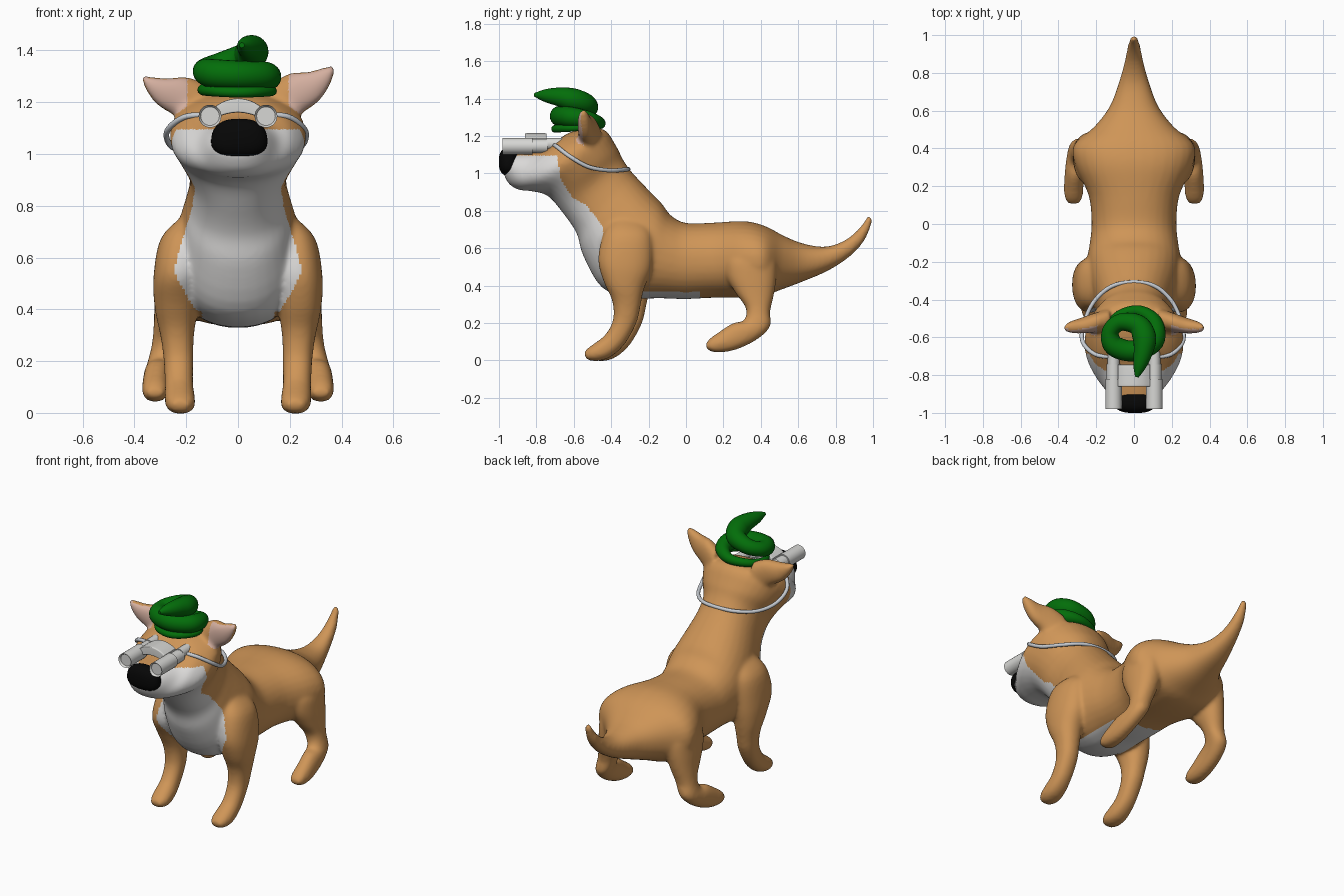
import bpy, bmesh, math
from mathutils import Vector

if "Cube" in bpy.data.objects:
    bpy.data.objects.remove(bpy.data.objects["Cube"])


def material(name, r, g, b):
    m = bpy.data.materials.new(name)
    m.diffuse_color = (r, g, b, 1)
    m.use_nodes = True
    m.node_tree.nodes["Principled BSDF"].inputs["Base Color"].default_value = m.diffuse_color
    return m


TAN = material("tan fur", .62, .30, .095)
WHITE = material("white fur", .72, .71, .70)
PINK = material("pink inner ear", .66, .43, .35)
BLACK = material("black nose", .002, .002, .002)
GREY = material("light grey", .68, .68, .66)
STRAP = material("strap grey", .56, .59, .63)
GREEN = material("green", .001, .155, .003)


def spline(rows, n):
    """Catmull-Rom interpolation of rows of numbers."""
    out = []
    for i in range(len(rows) - 1):
        a, b, c, d = (rows[max(0, min(len(rows) - 1, i + k))] for k in (-1, 0, 1, 2))
        for s in range(n):
            t = s / n
            out.append([.5 * (2 * q + (r - p) * t + (2 * p - 5 * q + 4 * r - u) * t * t
                              + (3 * q - p - 3 * r + u) * t ** 3) for p, q, r, u in zip(a, b, c, d)])
    return out + [list(rows[-1])]


def skin(bm, rings):
    """Closed tube through a list of rings."""
    vs = [[bm.verts.new(p) for p in ring] for ring in rings]
    n = len(vs[0])
    faces = [bm.faces.new((a[i], a[(i + 1) % n], b[(i + 1) % n], b[i]))
             for a, b in zip(vs, vs[1:]) for i in range(n)]
    faces += [bm.faces.new(vs[0]), bm.faces.new(vs[-1])]
    bmesh.ops.recalc_face_normals(bm, faces=faces)


def loft(bm, rows, axis, sign=1, p=.9, n=4, seg=32):
    """Sections given as upper point, lower point and half width along axis."""
    rings = []
    for r in spline(rows, n):
        a, b, w = Vector(r[:3]), Vector(r[3:6]), max(r[6], .003)
        ring = []
        for k in range(seg):
            t = 2 * math.pi * (k + .5) / seg
            c, s = math.cos(t), math.sin(t)
            v = (a + b) / 2 + (a - b) / 2 * math.copysign(abs(c) ** p, c) \
                + Vector(axis) * w * math.copysign(abs(s) ** p, s)
            ring.append((v.x * sign, v.y, v.z))
        rings.append(ring)
    skin(bm, rings)


def tube(bm, rows, n=8, seg=20):
    """Round tube along x, y, z, radius rows."""
    pts = spline(rows, n)
    rings = []
    for i, r in enumerate(pts):
        t = Vector(pts[min(i + 1, len(pts) - 1)][:3]) - Vector(pts[max(i - 1, 0)][:3])
        side = t.cross(Vector((0, 0, 1))).normalized()
        up = side.cross(t).normalized()
        rings.append([Vector(r[:3]) + r[3] * (side * math.cos(k * 2 * math.pi / seg)
                      + up * math.sin(k * 2 * math.pi / seg)) for k in range(seg)])
    skin(bm, rings)


def finish(name, bm, mats, angle=40):
    me = bpy.data.meshes.new(name)
    bm.to_mesh(me)
    bm.free()
    for m in mats:
        me.materials.append(m)
    ob = bpy.data.objects.new(name, me)
    bpy.context.collection.objects.link(ob)
    bpy.ops.object.select_all(action='DESELECT')
    ob.select_set(True)
    bpy.context.view_layer.objects.active = ob
    bpy.ops.object.shade_smooth_by_angle(angle=math.radians(angle))
    return ob


# Body from tail tip to muzzle: top y z, bottom y z, half width
body = [(.975, .778, 1.0, .752, .018), (.92, .70, .957, .645, .034), (.84, .638, .875, .555, .05),
        (.74, .608, .76, .48, .08), (.62, .627, .62, .42, .13), (.52, .668, .50, .375, .215),
        (.42, .72, .42, .345, .318), (.31, .745, .31, .335, .312), (.15, .737, .15, .335, .24),
        (0, .735, 0, .328, .225), (-.08, .775, -.13, .332, .235), (-.13, .84, -.30, .335, .25),
        (-.20, .912, -.45, .39, .238), (-.26, .975, -.55, .56, .208), (-.30, 1.02, -.585, .68, .19),
        (-.34, 1.08, -.66, .79, .19), (-.375, 1.15, -.74, .88, .236), (-.45, 1.24, -.83, .905, .263),
        (-.62, 1.22, -.895, .912, .215), (-.74, 1.14, -.943, .94, .158),
        (-.89, 1.11, -.968, .98, .112), (-.95, 1.10, -.975, 1.0, .08)]
# Legs: front y z, back y z, half width, centre x
front_leg = [(-.38, .76, -.22, .74, .04, .185), (-.44, .68, -.18, .66, .085, .215),
             (-.47, .54, -.18, .50, .095, .232), (-.44, .42, -.225, .38, .083, .238),
             (-.395, .32, -.245, .28, .065, .235), (-.39, .22, -.265, .20, .058, .23),
             (-.43, .14, -.325, .09, .055, .228), (-.485, .095, -.40, .02, .059, .225),
             (-.52, .07, -.475, -.004, .056, .222), (-.545, .045, -.535, .005, .035, .222)]
rear_leg = [(.25, .60, .44, .60, .06, .20), (.21, .54, .48, .54, .09, .222),
            (.215, .45, .485, .45, .09, .232), (.265, .36, .47, .35, .075, .25),
            (.32, .28, .45, .26, .06, .272), (.31, .215, .45, .18, .054, .295),
            (.25, .20, .375, .108, .052, .31), (.18, .155, .26, .055, .052, .318),
            (.13, .12, .16, .042, .048, .32), (.105, .09, .11, .06, .03, .32)]
ear = [(.12, -.50, 1.27, .17, -.52, 1.08, .06), (.20, -.52, 1.312, .24, -.53, 1.15, .05),
       (.27, -.54, 1.318, .31, -.54, 1.20, .04), (.335, -.547, 1.335, .352, -.547, 1.26, .03),
       (.368, -.55, 1.345, .374, -.55, 1.315, .014)]

bm = bmesh.new()
loft(bm, [(0, a, b, 0, c, d, w) for a, b, c, d, w in body], (1, 0, 0))
for s in (1, -1):
    step = 0 if s > 0 else .03      # left front leg stands a little further back
    droop = 0 if s > 0 else .17     # left ear hangs lower at the tip
    loft(bm, [(x, a + step * (b < .5), b, x, c + step * (b < .5), d, w)
              for a, b, c, d, w, x in front_leg], (1, 0, 0), s)
    loft(bm, [(x, a, b, x, c, d, w) for a, b, c, d, w, x in rear_leg], (1, 0, 0), s)
    loft(bm, [(r[0], r[1], r[2] - droop * (r[0] - .12), *r[3:5], r[5] - .5 * droop * (r[0] - .12), r[6])
              for r in ear], (0, 1, 0), s)
dog = finish("dog_body", bm, [TAN, WHITE, PINK])

# Fuse and soften the lofts into one skin
rm = dog.modifiers.new("fuse", 'REMESH')
rm.mode = 'VOXEL'
rm.voxel_size = .01
rm.use_smooth_shade = True
sm = dog.modifiers.new("soften", 'SMOOTH')
sm.factor, sm.iterations = .5, 15
for m in ("fuse", "soften"):
    bpy.ops.object.modifier_apply(modifier=m)


def lookup(pts, z):
    """Piecewise linear value at height z."""
    for (z0, v0), (z1, v1) in zip(pts, pts[1:]):
        if z0 <= z < z1:
            return v0 + (v1 - v0) * (z - z0) / (z1 - z0)
    return -9


# Fur colours by region: height against rear limit, and against half width, of the white front
edge = [(.33, -.30), (.49, -.44), (.62, -.455), (.78, -.55), (.97, -.67), (1.095, -.69)]
width = [(.33, .12), (.43, .185), (.54, .245), (.60, .235), (.70, .205), (.80, .175), (.88, .17)]
for f in dog.data.polygons:
    c, n, x = f.center, f.normal, abs(f.center.x)
    bib = x < lookup(width, c.z) and n.y < -.25 and c.y < -.36
    face = c.z > .7 and c.y < lookup(edge, c.z)
    belly = n.z < -.6 and .28 < c.z < .40 and x < .14 and -.48 < c.y < .08
    inner_ear = x > .195 + .3 * max(0, 1.2 - c.z) and c.z > 1.15 and n.y < -.4 and c.y > -.605
    f.material_index = 2 if inner_ear else 1 if bib or face or belly else 0
    f.use_smooth = True

# Nose, squarish with a wider base
bm = bmesh.new()
bmesh.ops.create_uvsphere(bm, u_segments=32, v_segments=20, radius=1)
for v in bm.verts:
    x, y, z = (math.copysign(abs(t) ** .8, t) for t in v.co)
    v.co = (.005 + .108 * x * (1 - .08 * z), -.948 + .053 * y, 1.062 + .074 * z)
finish("nose", bm, [BLACK], 60)

# Binocular barrels, eyepieces and joining bridge
bm = bmesh.new()
for s in (1, -1):
    for y0, y1, r, z in ((-.98, -.82, .044, 1.146), (-.825, -.74, .037, 1.146), (-.745, -.65, .031, 1.158)):
        tube(bm, [(s * .108, y0, z, r), (s * .108, y1, z, r)], n=1, seg=28)
bm.faces.ensure_lookup_table()
lenses = [f for f in bm.faces if len(f.verts) > 4 and f.calc_center_median().y < -.97]
bmesh.ops.inset_individual(bm, faces=lenses, thickness=.008)
for f in lenses:
    for v in f.verts:
        v.co.y += .012
xs = [-.085, -.05, 0, .05, .085]
loft(bm, [(x, -.803, 1.215 - 4 * x * x, x, -.803, 1.16 - 3 * x * x, .058) for x in xs], (0, 1, 0), p=.15)
finish("binoculars", bm, [GREY])

# Strap around the back of the head
half = [(.10, -.705, 1.15), (.20, -.69, 1.143), (.265, -.62, 1.09), (.255, -.52, 1.035),
        (.205, -.41, 1.016), (.115, -.33, 1.02)]
path = [(-x * 1.03, y, z, .011) for x, y, z in half] + [(0, -.308, 1.023, .011)] \
    + [(x * .98, y, z, .011) for x, y, z in half[::-1]]
bm = bmesh.new()
tube(bm, path, seg=12)
finish("strap", bm, [STRAP], 60)

# Coiled hat, from thin lower coil to forward pointing tip
coil = [(.10, -.49, 1.25, .01), (.132, -.59, 1.243, .018), (.08, -.67, 1.24, .02), (0, -.70, 1.238, .02),
        (-.09, -.67, 1.242, .02), (-.135, -.58, 1.248, .021), (-.09, -.49, 1.258, .024),
        (.02, -.46, 1.268, .03), (.105, -.52, 1.288, .044), (.105, -.62, 1.302, .054),
        (0, -.672, 1.305, .055), (-.105, -.645, 1.312, .055), (-.125, -.57, 1.325, .045),
        (-.07, -.52, 1.345, .046), (.02, -.535, 1.37, .056), (.055, -.60, 1.392, .062),
        (.05, -.67, 1.408, .052), (.03, -.75, 1.416, .035), (.015, -.81, 1.42, .01)]
bm = bmesh.new()
tube(bm, coil, n=6, seg=24)
finish("coiled_hat", bm, [GREEN], 60)
